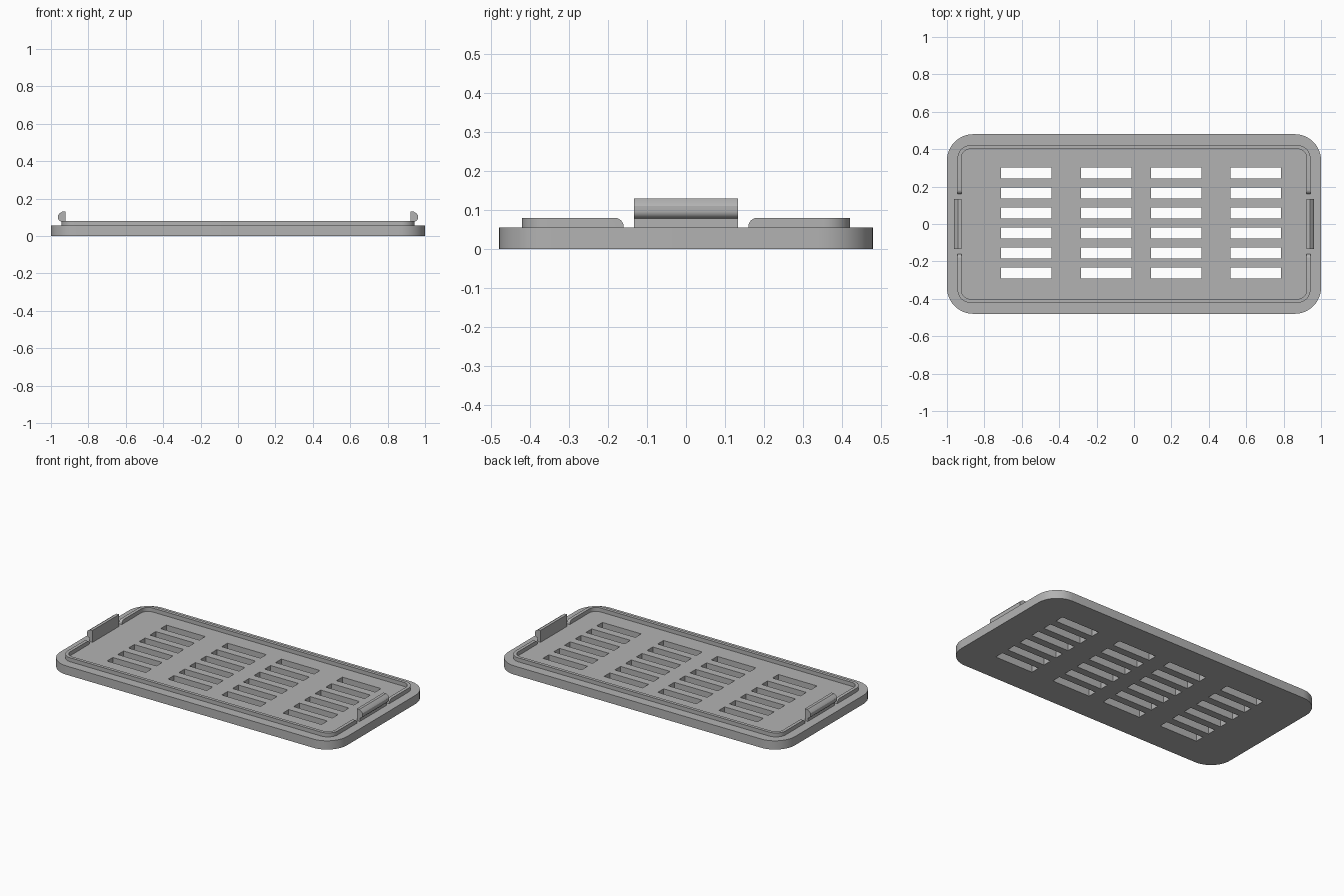
import bpy
import bmesh
from math import sin, cos, pi, radians
from mathutils import Vector

cube = bpy.data.objects.get("Cube")
if cube:
    bpy.data.objects.remove(cube, do_unlink=True)

grey = bpy.data.materials.new("mid grey")
GREY = (0.45, 0.45, 0.45, 1)
grey.diffuse_color = GREY
grey.use_nodes = True
grey.node_tree.nodes["Principled BSDF"].inputs["Base Color"].default_value = GREY


def arc(cx, cy, r, start, end, steps=12):
    angles = [radians(start + (end - start) * i / steps) for i in range(steps + 1)]
    return [(cx + r * cos(a), cy + r * sin(a)) for a in angles]


def rounded_rect(hx, hy, r):
    pts = []
    for i, (sx, sy) in enumerate([(1, 1), (-1, 1), (-1, -1), (1, -1)]):
        pts += arc(sx * (hx - r), sy * (hy - r), r, 90 * i, 90 * i + 90)
    return pts


def prism(loops, place, direction):
    """Fill an outline (further loops are holes) and extrude it."""
    bm = bmesh.new()
    for loop in loops:
        vs = [bm.verts.new(place(*p)) for p in loop]
        for a, b in zip(vs, vs[1:] + vs[:1]):
            bm.edges.new((a, b))
    if len(loops) == 1:
        bm.faces.new(list(bm.verts))
    else:
        bmesh.ops.triangle_fill(bm, edges=bm.edges[:], use_beauty=True)
    ext = bmesh.ops.extrude_face_region(bm, geom=bm.faces[:], use_keep_orig=True)
    moved = [g for g in ext["geom"] if isinstance(g, bmesh.types.BMVert)]
    bmesh.ops.translate(bm, verts=moved, vec=Vector(direction))
    bmesh.ops.recalc_face_normals(bm, faces=bm.faces[:])
    return bm


def finish(bm, name):
    mesh = bpy.data.meshes.new(name)
    bm.to_mesh(mesh)
    bm.free()
    mesh.materials.append(grey)
    obj = bpy.data.objects.new(name, mesh)
    bpy.context.collection.objects.link(obj)
    bpy.ops.object.select_all(action="DESELECT")
    obj.select_set(True)
    bpy.context.view_layer.objects.active = obj
    bpy.ops.object.shade_smooth_by_angle(angle=radians(30))


# Base plate with four columns of six vent slots
BASE_TOP = 0.055
loops = [rounded_rect(1, 0.48, 0.14)]
for cx in (-0.575, -0.149, 0.226, 0.652):
    for row in range(6):
        cy = 0.005 + (row - 2.5) * 0.107
        loops.append([(cx + sx * 0.135, cy + sy * 0.029)
                      for sx, sy in [(1, 1), (-1, 1), (-1, -1), (1, -1)]])
finish(prism(loops, lambda x, y: (x, y, 0), (0, 0, BASE_TOP)), "vent_plate")

# Raised rim in two C-shaped halves, with rounded ends beside the clips
OUT_X, OUT_Y, OUT_R, WALL, GAP = 0.943, 0.421, 0.068, 0.02, 0.16


def half_line(inset):
    hx, hy, r = OUT_X - inset, OUT_Y - inset, OUT_R - inset
    return ([(hx, GAP)] + arc(hx - r, hy - r, r, 0, 90)
            + arc(r - hx, hy - r, r, 90, 180) + [(-hx, GAP)])


for name, side in (("back_rim", 1), ("front_rim", -1)):
    outline = half_line(0) + half_line(WALL)[::-1]
    bm = prism([outline], lambda x, y: (x, side * y, BASE_TOP), (0, 0, 0.025))
    ends = [e for e in bm.edges
            if all(abs(abs(v.co.y) - GAP) < 1e-4 and v.co.z > 0.07 for v in e.verts)]
    bmesh.ops.bevel(bm, geom=ends, offset=0.023, segments=8, profile=0.5,
                    affect="EDGES")
    finish(bm, name)

# Snap clips: upright tab with an outward hook
hook = ([(0.922, BASE_TOP), (0.943, BASE_TOP), (0.943, 0.078)]
        + arc(0.943, 0.097, 0.019, -75, 0, 6)
        + [(0.962, 0.11), (0.957, 0.118), (0.940, 0.13), (0.922, 0.13)])
for name, side in (("left_clip", 1), ("right_clip", -1)):
    finish(prism([hook], lambda x, z: (side * x, -0.133, z), (0, 0.266, 0)), name)
